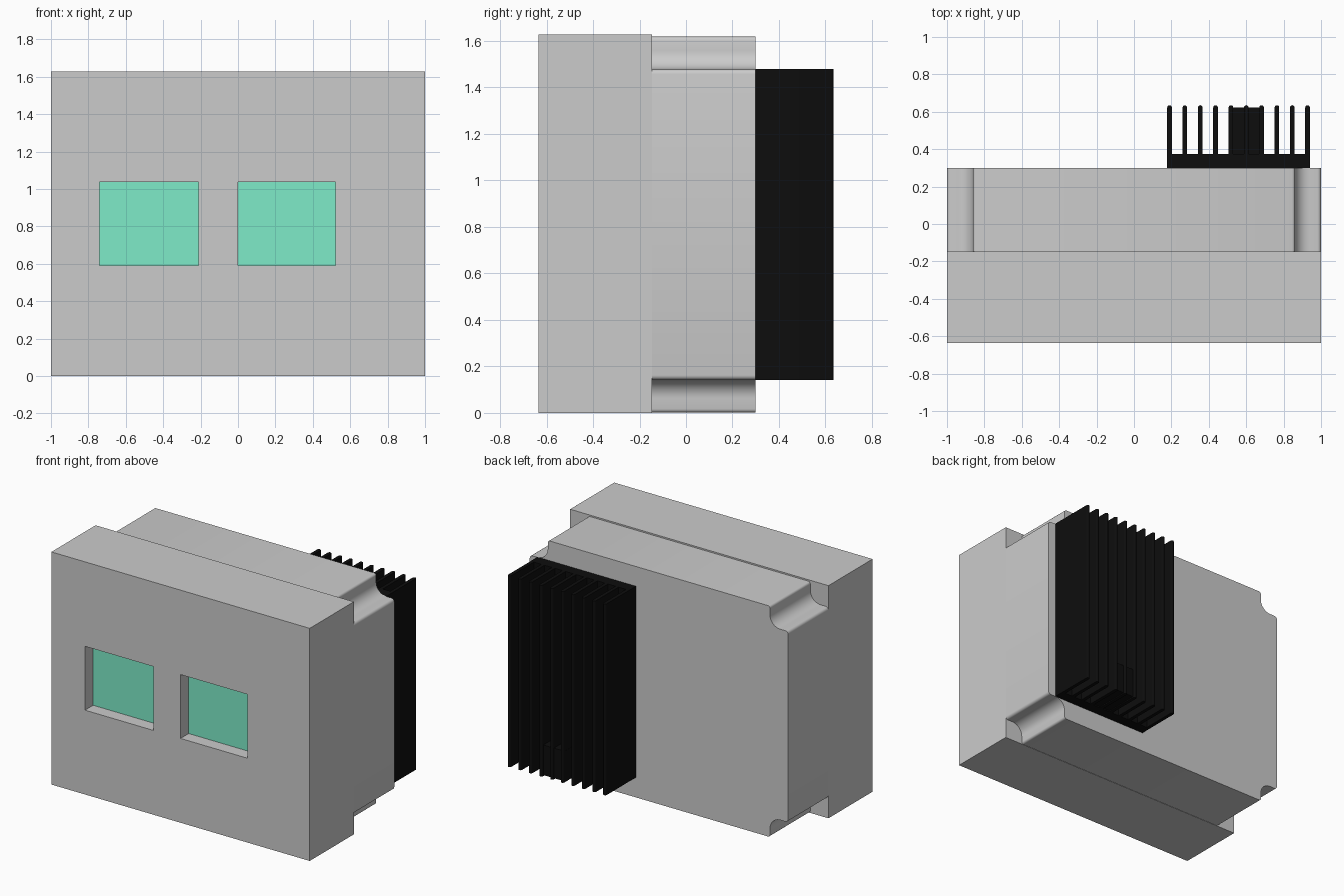
import bpy, bmesh
from math import sin, cos, pi, radians

if "Cube" in bpy.data.objects:
    bpy.data.objects.remove(bpy.data.objects["Cube"])


def material(name, rgb):
    m = bpy.data.materials.new(name)
    m.diffuse_color = (*rgb, 1)
    m.use_nodes = True
    m.node_tree.nodes["Principled BSDF"].inputs["Base Color"].default_value = m.diffuse_color
    return m


def prism(name, pts, d0, d1, axis="y", mat=None):
    """Extrude a 2D outline: (x, z) along y, or (x, y) along z."""
    bm = bmesh.new()
    place = (lambda p: (p[0], d0, p[1])) if axis == "y" else (lambda p: (p[0], p[1], d0))
    face = bm.faces.new([bm.verts.new(place(p)) for p in pts])
    ext = bmesh.ops.extrude_face_region(bm, geom=[face])
    step = (0, d1 - d0, 0) if axis == "y" else (0, 0, d1 - d0)
    bmesh.ops.translate(bm, vec=step, verts=[v for v in ext["geom"] if isinstance(v, bmesh.types.BMVert)])
    bmesh.ops.recalc_face_normals(bm, faces=bm.faces)
    me = bpy.data.meshes.new(name)
    bm.to_mesh(me)
    bm.free()
    ob = bpy.data.objects.new(name, me)
    bpy.context.collection.objects.link(ob)
    if mat:
        me.materials.append(mat)
    return ob


def rect(a0, a1, b0, b1):
    return [(a0, b0), (a1, b0), (a1, b1), (a0, b1)]


def arc(cx, cy, r, a0, a1, n):
    return [(cx + r * cos(radians(a0 + (a1 - a0) * i / n)),
             cy + r * sin(radians(a0 + (a1 - a0) * i / n))) for i in range(n + 1)]


def smooth(ob, angle=35):
    bpy.ops.object.select_all(action="DESELECT")
    bpy.context.view_layer.objects.active = ob
    ob.select_set(True)
    bpy.ops.object.shade_smooth_by_angle(angle=radians(angle))


green = material("screen_green", (0.21, 0.83, 0.58))
black = material("heatsink_black", (0.004, 0.004, 0.004))

# front housing with two recessed windows
front = prism("front_housing", rect(-1, 1, 0, 1.628), -0.635, -0.147)
for i, (x0, x1) in enumerate(((-0.74, -0.21), (0.0, 0.52))):
    cutter = prism(f"window_cutter_{i + 1}", rect(x0, x1, 0.59, 1.037), -0.75, -0.54)
    cutter.hide_render = True
    cutter.hide_viewport = True
    mod = front.modifiers.new("window", "BOOLEAN")
    mod.object = cutter
    mod.solver = "EXACT"
    prism(f"screen_{i + 1}", rect(x0, x1, 0.59, 1.037), -0.545, -0.53, mat=green)

# rear housing: filleted notch at each corner, measured inward from the corner
notch = (arc(0.155, 0.015, 0.015, 270, 180, 3)[:]
         + arc(0.06, 0.06, 0.08, 0, 90, 10)
         + arc(0.02, 0.16, 0.02, 270, 180, 4))
z0, z1 = 0.002, 1.618
outline = ([(1 - u, z1 - v) for u, v in notch]
           + [(1 - u, z0 + v) for u, v in reversed(notch)]
           + [(-1 + u, z0 + v) for u, v in notch]
           + [(-1 + u, z1 - v) for u, v in reversed(notch)])
smooth(prism("rear_housing", outline, -0.147, 0.3))

# heatsink: base plate and round-tipped fins
prism("heatsink_base", rect(0.177, 0.941, 0.3, 0.375), 0.142, 1.48, "z", black)
half = 0.0125
for i in range(10):
    x = 0.19 + i * 0.082
    tip = arc(x, 0.635 - half, half, 0, 180, 6)
    fin = prism(f"heatsink_fin_{i + 1}", [(x - half, 0.37), (x + half, 0.37)] + tip,
                0.142, 1.48, "z", black)
    smooth(fin)

# small block wedged between the middle fins near the bottom
prism("heatsink_clip", rect(0.505, 0.69, 0.37, 0.622), 0.15, 0.36, "z", black)
